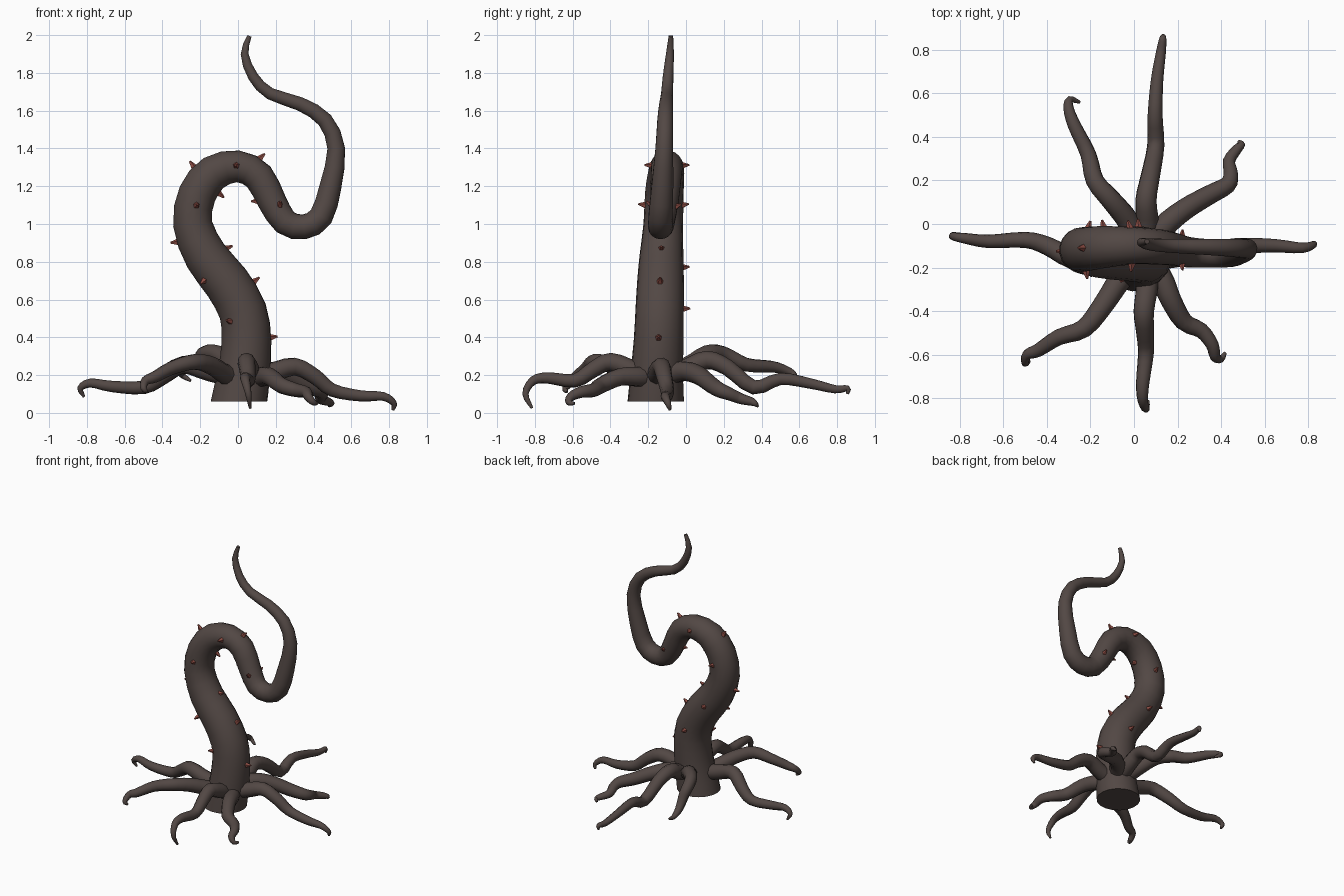
import bpy, bmesh, math
from mathutils import Vector

cube = bpy.data.objects.get("Cube")
if cube:
    bpy.data.objects.remove(cube, do_unlink=True)


def make_material(name, rgb):
    mat = bpy.data.materials.new(name)
    mat.use_nodes = True
    mat.diffuse_color = (*rgb, 1)
    mat.node_tree.nodes["Principled BSDF"].inputs["Base Color"].default_value = (*rgb, 1)
    return mat


bark = make_material("dark brown bark", (0.085, 0.064, 0.058))
thorn_red = make_material("dull red thorn", (0.27, 0.075, 0.058))


def add_object(name, bm, material, smooth_angle):
    mesh = bpy.data.meshes.new(name)
    bmesh.ops.recalc_face_normals(bm, faces=bm.faces)
    bm.to_mesh(mesh)
    bm.free()
    mesh.materials.append(material)
    obj = bpy.data.objects.new(name, mesh)
    bpy.context.scene.collection.objects.link(obj)
    if smooth_angle:
        bpy.ops.object.select_all(action="DESELECT")
        obj.select_set(True)
        bpy.context.view_layer.objects.active = obj
        bpy.ops.object.shade_smooth_by_angle(angle=math.radians(smooth_angle))
    return obj


def smooth_path(points, steps):
    """Catmull-Rom samples through points of any dimension."""
    pts = [Vector(p) for p in points]
    pts = [pts[0] * 2 - pts[1]] + pts + [pts[-1] * 2 - pts[-2]]
    result = []
    for a, b, c, d in zip(pts, pts[1:], pts[2:], pts[3:]):
        for i in range(steps):
            t = i / steps
            result.append((b * 2 + (c - a) * t + (a * 2 - b * 5 + c * 4 - d) * t * t
                           + (b * 3 - a - c * 3 + d) * t ** 3) / 2)
    result.append(pts[-2])
    return result


def tube(name, centres, radii, sides, start_direction=None):
    """Closed tapering tube swept along a path without twisting."""
    bm = bmesh.new()
    rings = []
    last = len(centres) - 1
    side = None
    for i, (centre, radius) in enumerate(zip(centres, radii)):
        tangent = (centres[min(i + 1, last)] - centres[max(i - 1, 0)]).normalized()
        if i == 0 and start_direction:
            tangent = start_direction
        if side is None:
            side = tangent.orthogonal()
        side = (side - tangent * side.dot(tangent)).normalized()
        other = tangent.cross(side)
        ring = []
        for k in range(sides):
            a = math.tau * k / sides
            ring.append(bm.verts.new(centre + (side * math.cos(a) + other * math.sin(a)) * radius))
        rings.append(ring)
    for low, high in zip(rings, rings[1:]):
        for k in range(sides):
            n = (k + 1) % sides
            bm.faces.new((low[k], low[n], high[n], high[k]))
    bm.faces.new(rings[0])
    bm.faces.new(rings[-1])
    return add_object(name, bm, bark, 50)


# Main tentacle: x, y, z and radius along the S-shaped body
body_points = [
    (0.005, -.16, .06, .15), (.03, -.155, .2, .14), (.045, -.145, .38, .132),
    (.025, -.14, .54, .128), (-.06, -.135, .69, .124), (-.17, -.13, .83, .116),
    (-.24, -.12, 1.0, .105), (-.215, -.115, 1.16, .102), (-.13, -.105, 1.27, .096),
    (0, -.1, 1.305, .085), (.11, -.105, 1.25, .082), (.18, -.115, 1.12, .076),
    (.25, -.13, 1.01, .07), (.35, -.135, .985, .066), (.44, -.135, 1.04, .064),
    (.49, -.125, 1.2, .058), (.52, -.115, 1.4, .047), (.46, -.11, 1.55, .042),
    (.33, -.105, 1.635, .037), (.17, -.1, 1.69, .032), (.08, -.095, 1.78, .028),
    (.035, -.085, 1.9, .021), (.06, -.08, 1.995, .012)]
body = smooth_path(body_points, 2)
body_centres = [Vector(p[:3]) for p in body]
body_radii = [p[3] for p in body]
tube("main_tentacle", body_centres, body_radii, 18, Vector((0, 0, 1)))


# Roots: wavy tapering arms with curled tips, all starting inside the trunk
def root(name, *points):
    centres = smooth_path([(0.03, -.155, .18)] + list(points), 3)
    n = len(centres) - 1
    radii = [.052 * (1 - i / n) ** .8 + .007 for i in range(n + 1)]
    tube(name, centres, radii, 10)


root("back_root", (.06, 0, .23), (.055, .11, .28), (.075, .22, .24), (.1, .36, .135),
     (.097, .5, .18), (.106, .66, .155), (.124, .79, .125), (.133, .855, .13), (.133, .855, .1))
root("front_root", (.06, -.27, .22), (.045, -.4, .27), (.05, -.49, .23), (.055, -.59, .17),
     (.04, -.73, .185), (.04, -.81, .17), (.055, -.85, .1), (.065, -.815, .025))
root("front_right_root", (-.06, -.25, .2), (-.14, -.37, .25), (-.23, -.48, .27),
     (-.345, -.52, .24), (-.44, -.58, .19), (-.49, -.6, .17), (-.5, -.64, .13), (-.48, -.63, .11))
root("back_right_root", (-.02, 0, .24), (-.105, .11, .31), (-.18, .2, .31), (-.21, .32, .255),
     (-.275, .455, .245), (-.3, .53, .225), (-.295, .572, .2), (-.25, .56, .17))
root("right_root", (-.15, -.17, .22), (-.29, -.155, .255), (-.4, -.1, .19), (-.5, -.073, .135),
     (-.67, -.08, .14), (-.78, -.065, .158), (-.835, -.055, .13), (-.815, -.045, .085))
root("left_root", (.17, -.15, .21), (.3, -.13, .245), (.41, -.115, .19), (.5, -.1, .12),
     (.65, -.1, .09), (.77, -.11, .087), (.825, -.095, .05), (.82, -.085, .015))
root("back_left_root", (.13, -.02, .22), (.23, .065, .2), (.345, .133, .15), (.43, .18, .12),
     (.445, .23, .1), (.437, .29, .075), (.475, .345, .06), (.495, .365, .05), (.48, .38, .035))
root("front_left_root", (.12, -.24, .19), (.17, -.35, .19), (.23, -.45, .145), (.31, -.49, .12),
     (.36, -.556, .11), (.372, -.61, .085), (.4, -.62, .055), (.42, -.59, .05))


# Thorns: small faceted spikes set on the body skin
def thorn(index, x, z, facing):
    target = Vector((x, 0, z))
    near = min(range(len(body)), key=lambda i: (body_centres[i].xz - target.xz).length)
    centre, radius = body_centres[near], body_radii[near]
    offset = Vector((x - centre.x, 0, z - centre.z))
    if facing:
        sideways = min(offset.length / radius, .95)
        normal = offset.normalized() * sideways
        normal.y = facing * math.sqrt(1 - sideways ** 2)
    else:
        normal = offset.normalized()
    bm = bmesh.new()
    bmesh.ops.create_cone(bm, cap_ends=True, segments=5, radius1=.023, radius2=.005, depth=.05)
    rotation = normal.to_track_quat("Z", "Y")
    for v in bm.verts:
        v.co = rotation @ v.co + centre + normal * (radius + .01)
    add_object(f"thorn_{index}", bm, thorn_red, 0)


edge_thorns = [(-.24, 1.31), (-.36, .9), (-.09, .86), (.08, .69), (.18, .4),
               (.13, 1.36), (-.1, 1.16), (.1, 1.12)]
front_thorns = [(-.22, 1.1), (-.18, .7), (-.04, .485), (-.01, 1.31), (.22, 1.1)]
back_thorns = [(-.21, 1.1), (-.14, .77), (.02, .55), (-.02, 1.31), (.22, 1.09)]
placements = ([(p, 0) for p in edge_thorns] + [(p, -1) for p in front_thorns]
              + [(p, 1) for p in back_thorns])
for i, ((x, z), facing) in enumerate(placements, 1):
    thorn(i, x, z, facing)
